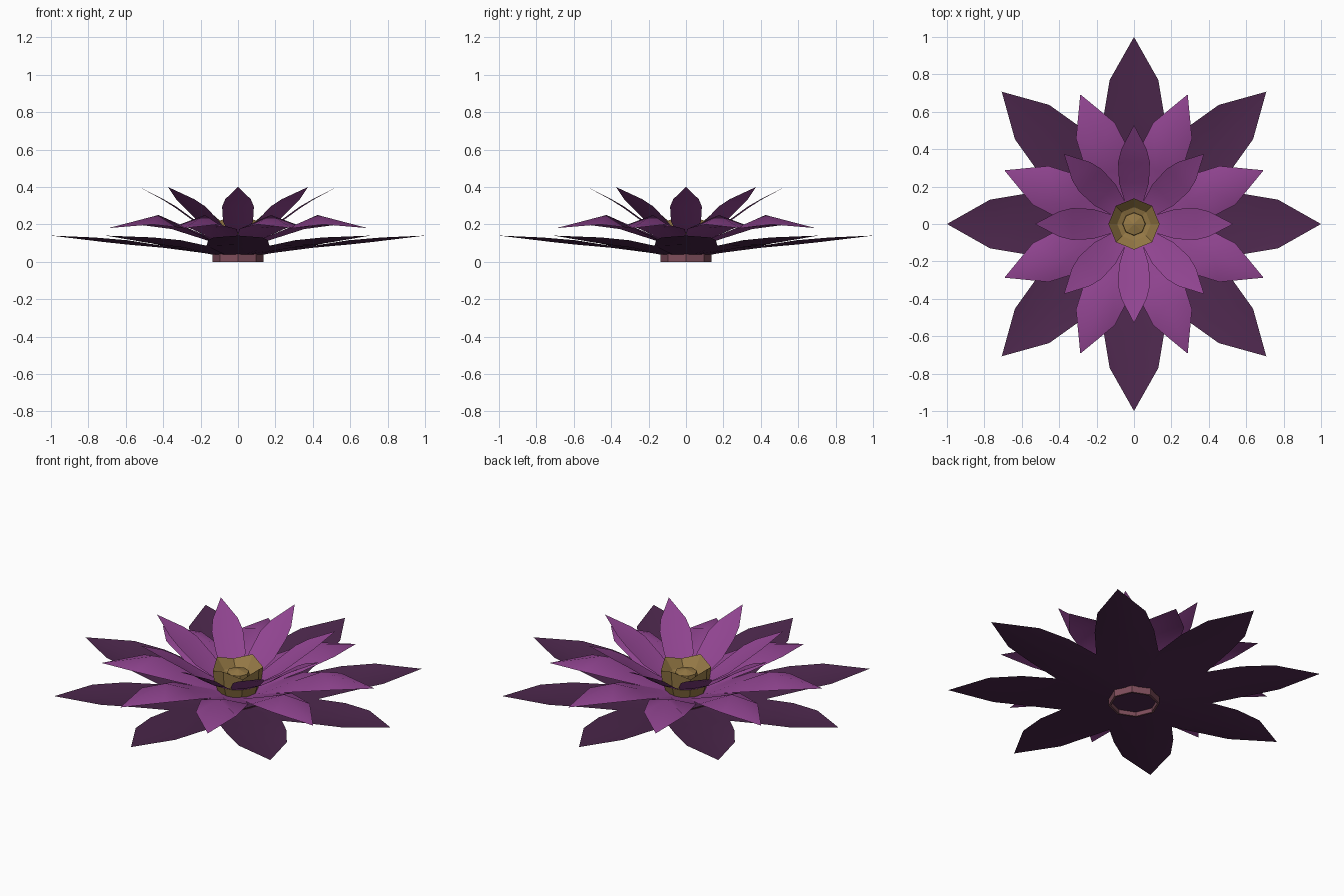
import bpy, bmesh, math

if "Cube" in bpy.data.objects:
    bpy.data.objects.remove(bpy.data.objects["Cube"])


def material(name, color):
    m = bpy.data.materials.new(name)
    m.diffuse_color = (*color, 1)
    m.use_nodes = True
    m.node_tree.nodes["Principled BSDF"].inputs["Base Color"].default_value = m.diffuse_color
    return m


def finish(bm, name, mat):
    me = bpy.data.meshes.new(name)
    bm.to_mesh(me)
    bm.free()
    ob = bpy.data.objects.new(name, me)
    bpy.context.collection.objects.link(ob)
    me.materials.append(mat)
    return ob


def petal_ring(name, start, sections, tip, mat, count=8):
    # each section: edge radius, half width, edge height, midrib radius, midrib height
    for i in range(count):
        a = math.radians(start) + math.tau * i / count
        c, s = math.cos(a), math.sin(a)
        bm = bmesh.new()

        def vert(r, w, z):
            return bm.verts.new((r * c - w * s, r * s + w * c, z))
        rows = [(vert(r, -w, ze), vert(rm, 0, zm), vert(r, w, ze))
                for r, w, ze, rm, zm in sections]
        for p, q in zip(rows, rows[1:]):
            for k in (0, 1):
                bm.faces.new((p[k], q[k], q[k + 1], p[k + 1]))
        t = vert(tip[0], 0, tip[1])
        for k in (0, 1):
            bm.faces.new((rows[-1][k], t, rows[-1][k + 1]))
        ob = finish(bm, f"{name}_{i + 1}", mat)
        for f in ob.data.polygons:
            f.use_smooth = True


def lathe(name, profile, mat, sides=8, cap=False):
    # profile points: radius, height, extra height on every second corner
    bm = bmesh.new()
    rings = []
    for r, z, lift in profile:
        rings.append([bm.verts.new((r * math.cos(math.tau * k / sides),
                                    r * math.sin(math.tau * k / sides),
                                    z + lift * (k % 2 == 0)))
                      for k in range(sides)])
    for p, q in zip(rings, rings[1:]):
        for k in range(sides):
            n = (k + 1) % sides
            bm.faces.new((p[k], p[n], q[n], q[k]))
    if cap:
        bm.faces.new(rings[-1])
    return finish(bm, name, mat)


dark = material("dark_purple", (0.075, 0.021, 0.075))
violet = material("violet", (0.28, 0.058, 0.28))
gold = material("gold", (0.30, 0.19, 0.06))
rose = material("rose", (0.21, 0.075, 0.105))

# three tiers of petals
petal_ring("outer_petal", 0,
           [(0.03, 0.02, 0.03, 0.03, 0.03), (0.13, 0.075, 0.04, 0.13, 0.04),
            (0.40, 0.168, 0.085, 0.40, 0.075), (0.59, 0.16, 0.115, 0.59, 0.092),
            (0.77, 0.13, 0.13, 0.72, 0.106)], (1.0, 0.14), dark)
petal_ring("middle_petal", 22.5,
           [(0.04, 0.02, 0.09, 0.04, 0.09), (0.13, 0.06, 0.11, 0.13, 0.10),
            (0.33, 0.13, 0.175, 0.31, 0.18), (0.54, 0.112, 0.20, 0.46, 0.25)],
           (0.75, 0.18), violet)
petal_ring("inner_petal", 0,
           [(0.04, 0.02, 0.13, 0.04, 0.13), (0.12, 0.05, 0.155, 0.12, 0.15),
            (0.22, 0.08, 0.215, 0.22, 0.205), (0.33, 0.085, 0.295, 0.33, 0.285),
            (0.40, 0.068, 0.335, 0.40, 0.33)], (0.53, 0.40), violet)

# stem collar and the floor that closes it
lathe("stem_collar", [(0.125, 0.04, 0), (0.125, 0.0, 0), (0.137, 0.0, 0),
                      (0.137, 0.045, 0)], rose)
lathe("flower_base", [(0.128, 0.025, 0), (0.06, 0.025, 0)], dark, cap=True)

# golden cup with four raised points and a faceted seed in the middle
lathe("golden_cup", [(0.10, 0.07, 0), (0.13, 0.16, 0), (0.137, 0.22, 0.035),
                     (0.09, 0.19, 0), (0.06, 0.18, 0)], gold, cap=True)
lathe("golden_seed", [(0.062, 0.18, 0), (0.06, 0.205, 0), (0.002, 0.22, 0)], gold, cap=True)
